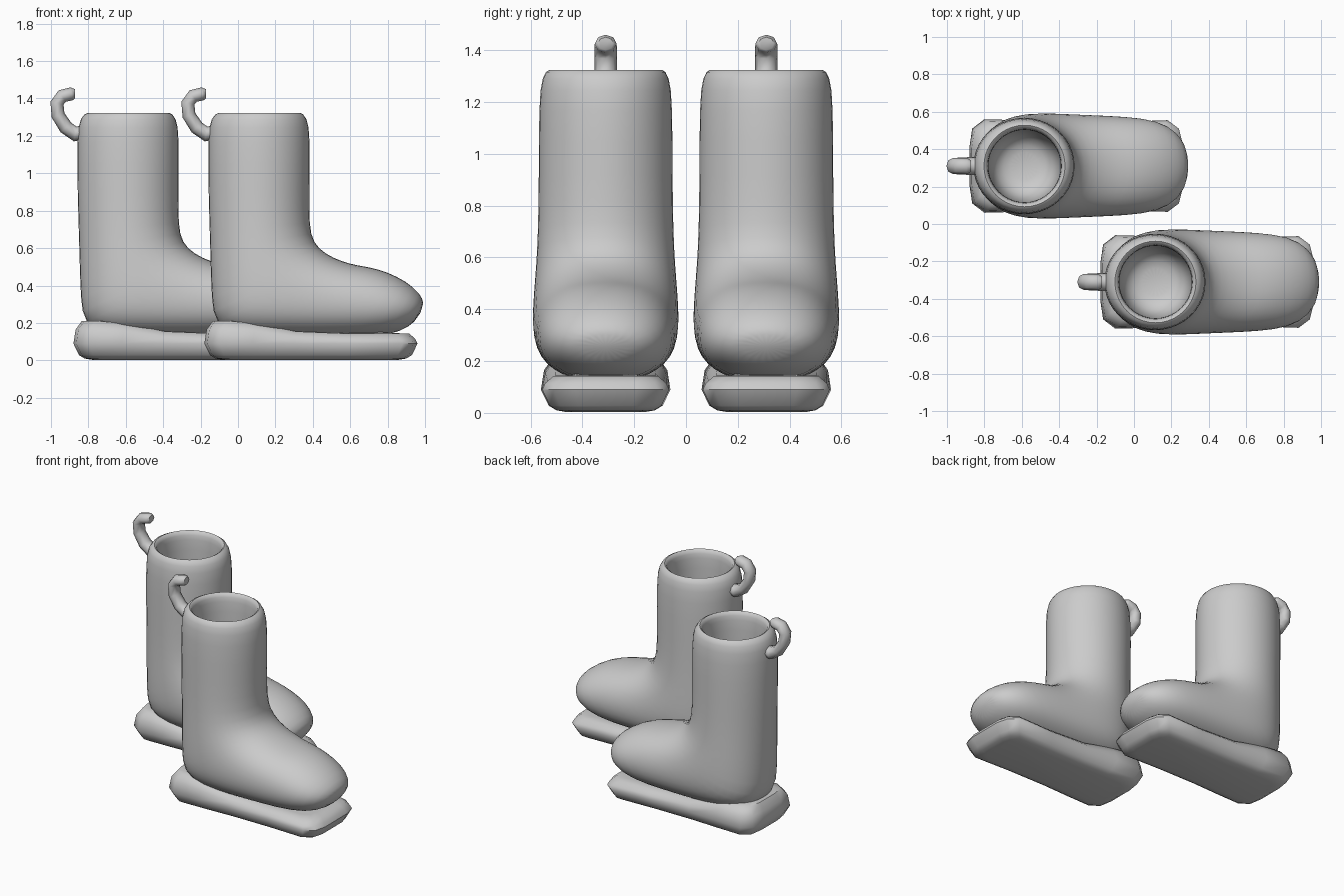
import bpy, bmesh, math
from mathutils import Vector

cube = bpy.data.objects.get("Cube")
if cube:
    bpy.data.objects.remove(cube)

grey = bpy.data.materials.new("plain_grey")
grey.use_nodes = True
grey.diffuse_color = (0.6, 0.6, 0.6, 1)
grey.node_tree.nodes["Principled BSDF"].inputs["Base Color"].default_value = (0.6, 0.6, 0.6, 1)

SEG = 20


def loft(name, loops, subdiv=0, angle=60):
    """Skin a series of equal-length loops and cap both ends."""
    bm = bmesh.new()
    rows = [[bm.verts.new(p) for p in loop] for loop in loops]
    n = len(rows[0])
    for a, b in zip(rows, rows[1:]):
        for i in range(n):
            j = (i + 1) % n
            bm.faces.new((a[i], a[j], b[j], b[i]))
    bm.faces.new(rows[0][::-1])
    bm.faces.new(rows[-1])
    bmesh.ops.recalc_face_normals(bm, faces=bm.faces)
    mesh = bpy.data.meshes.new(name)
    bm.to_mesh(mesh)
    bm.free()
    mesh.materials.append(grey)
    obj = bpy.data.objects.new(name, mesh)
    bpy.context.collection.objects.link(obj)
    if subdiv:
        mod = obj.modifiers.new("smooth", "SUBSURF")
        mod.levels = mod.render_levels = subdiv
    bpy.ops.object.select_all(action="DESELECT")
    obj.select_set(True)
    bpy.context.view_layer.objects.active = obj
    bpy.ops.object.shade_smooth_by_angle(angle=math.radians(angle))
    return obj


def section(back, front, width, power=2.0):
    """Rounded ring spanning a back/bottom point and a front/top point."""
    back, front = Vector((back[0], 0, back[1])), Vector((front[0], 0, front[1]))
    mid, half = (back + front) / 2, (front - back) / 2
    ring = []
    for i in range(SEG):
        t = math.tau * i / SEG
        c, s = math.cos(t), math.sin(t)
        u = math.copysign(abs(c) ** (2 / power), c)
        v = math.copysign(abs(s) ** (2 / power), s)
        ring.append(mid + half * u + Vector((0, width * v, 0)))
    return ring


def build_boot(side, offset):
    # Boot body: lining, rim, shaft, heel bend, then foot to the toe
    sections = []
    for r, z in ((0.07, 0.3), (0.16, 0.33), (0.2, 0.45), (0.2, 0.9), (0.195, 1.25), (0.2, 1.3)):
        sections.append(section((0.115 - r, z), (0.115 + r, z), r))
    outer = [
        ((-0.1, 1.335), (0.33, 1.335), 0.22, 2),
        ((-0.15, 1.3), (0.375, 1.3), 0.25, 2),
        ((-0.165, 1.2), (0.39, 1.2), 0.262, 2),
        ((-0.162, 0.9), (0.385, 0.9), 0.262, 2),
        ((-0.155, 0.68), (0.385, 0.72), 0.265, 2),
        ((-0.15, 0.5), (0.405, 0.63), 0.272, 2.1),
        ((-0.145, 0.33), (0.47, 0.57), 0.282, 2.2),
        ((-0.13, 0.19), (0.56, 0.53), 0.286, 2.4),
        ((0.0, 0.13), (0.64, 0.51), 0.282, 2.4),
        ((0.25, 0.115), (0.71, 0.5), 0.275, 2.3),
        ((0.5, 0.115), (0.8, 0.475), 0.268, 2.2),
        ((0.72, 0.12), (0.9, 0.425), 0.25, 2.1),
        ((0.87, 0.15), (0.975, 0.36), 0.19, 2),
        ((0.955, 0.21), (1.0, 0.3), 0.09, 2),
    ]
    sections += [section(*s) for s in outer]
    boot = loft(side + "_boot_body", sections, 1)

    # Sole: chamfered slab, thicker under the heel
    half = [(0.96, 0.12), (0.94, 0.2), (0.88, 0.245), (0.6, 0.235), (0.3, 0.235),
            (0.08, 0.245), (-0.1, 0.25), (-0.165, 0.2), (-0.18, 0.1)]
    outline = half + [(x, -y) for x, y in reversed(half)]

    def layer(inset, z, heel=0.0):
        ring = []
        for x, y in outline:
            lift = heel * min(1, max(0, (0.36 - x) / 0.36))
            px = 0.39 + (x - 0.39) * (1 - inset / 0.57)
            ring.append((px, y * (1 - inset / 0.25), z + lift))
        return ring

    sole = loft(side + "_sole", [layer(0.1, 0.003), layer(0.06, 0.01), layer(0.03, 0.028),
                                 layer(0.0, 0.09), layer(0.012, 0.115, 0.05),
                                 layer(0.045, 0.143, 0.068), layer(0.1, 0.145, 0.065)], 0, 50)

    # Pull hook at the back of the shaft
    path = [(-0.11, 1.225), (-0.17, 1.21), (-0.22, 1.245), (-0.262, 1.31),
            (-0.268, 1.375), (-0.24, 1.413), (-0.19, 1.425), (-0.172, 1.425)]
    radii = [0.04, 0.04, 0.038, 0.036, 0.036, 0.036, 0.035, 0.025]
    pts = [Vector((x, 0, z)) for x, z in path]
    rings = []
    for i, p in enumerate(pts):
        d = (pts[min(i + 1, len(pts) - 1)] - pts[max(i - 1, 0)]).normalized()
        normal = Vector((d.z, 0, -d.x))
        rings.append([p + normal * radii[i] * math.cos(math.tau * k / 8)
                      + Vector((0, 1.2 * radii[i] * math.sin(math.tau * k / 8), 0))
                      for k in range(8)])
    hook = loft(side + "_pull_hook", rings)

    for part in (boot, sole, hook):
        part.location = offset


build_boot("front", (0, -0.31, 0))
build_boot("rear", (-0.7, 0.31, 0))
